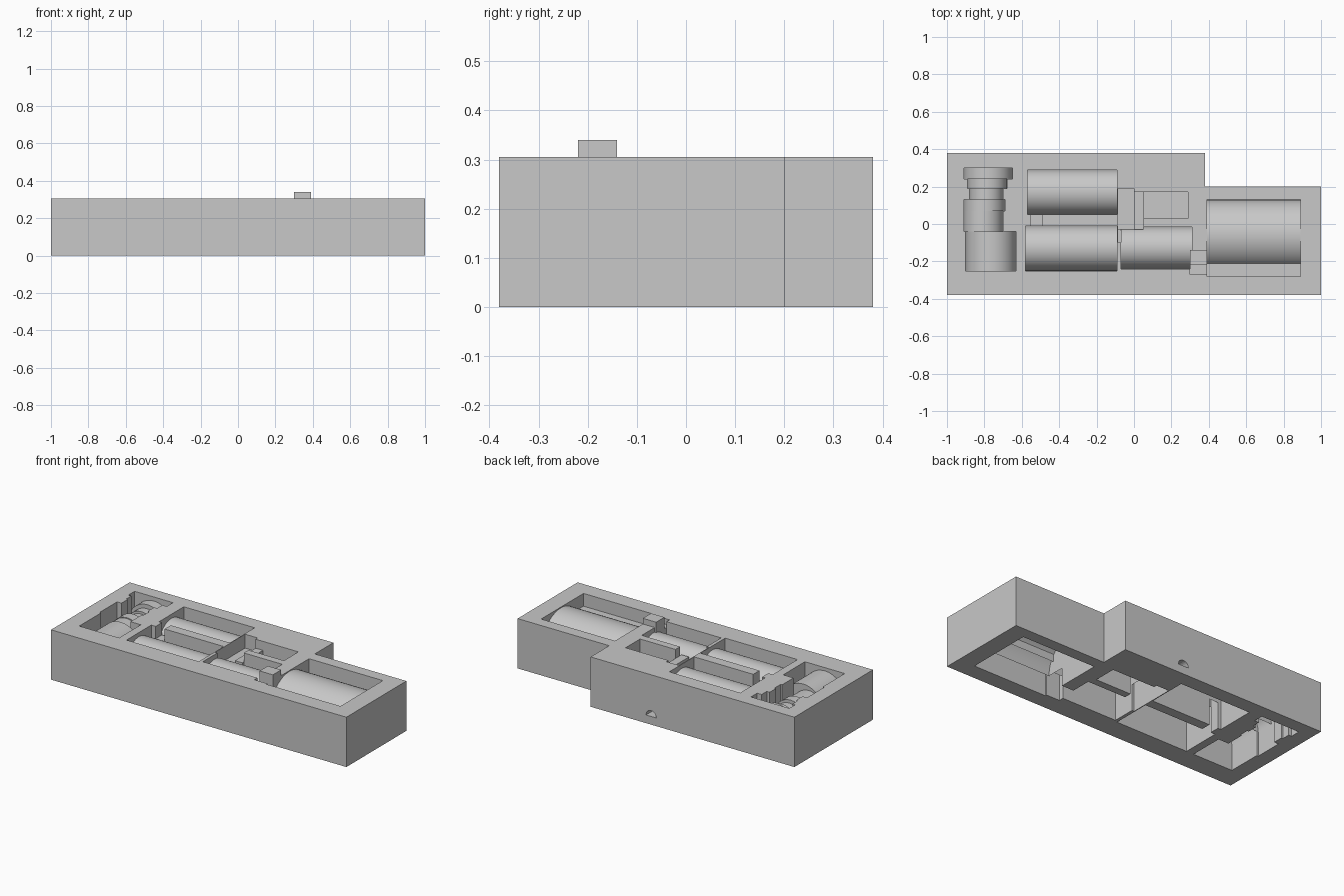
import bpy, bmesh, math
from mathutils import Vector

cube = bpy.data.objects.get("Cube")
if cube:
    bpy.data.objects.remove(cube, do_unlink=True)

grey = bpy.data.materials.new("plain grey")
grey.use_nodes = True
colour = (0.58, 0.58, 0.58, 1)
grey.diffuse_color = colour
grey.node_tree.nodes["Principled BSDF"].inputs["Base Color"].default_value = colour

TOP = 0.305


def prism(name, points, axis, start, end, closed=True, first=True, last=True):
    """Sweep a flat profile along an axis; open profiles make a shell."""
    place = {"x": lambda p, t: (t, p[0], p[1]),
             "y": lambda p, t: (p[0], t, p[1]),
             "z": lambda p, t: (p[0], p[1], t)}[axis]
    bm = bmesh.new()
    a = [bm.verts.new(place(p, start)) for p in points]
    b = [bm.verts.new(place(p, end)) for p in points]
    n = len(points)
    for i in range(n if closed else n - 1):
        j = (i + 1) % n
        bm.faces.new((a[i], a[j], b[j], b[i]))
    if first:
        bm.faces.new(a[::-1])
    if last:
        bm.faces.new(b)
    bmesh.ops.recalc_face_normals(bm, faces=bm.faces)
    mesh = bpy.data.meshes.new(name)
    bm.to_mesh(mesh)
    bm.free()
    mesh.materials.append(grey)
    obj = bpy.data.objects.new(name, mesh)
    bpy.context.collection.objects.link(obj)
    return obj


def rect(x0, x1, y0, y1):
    return [(x0, y0), (x1, y0), (x1, y1), (x0, y1)]


def arc(centre, height, radius, steps=28):
    return [(centre + radius * math.cos(math.pi * i / steps),
             height + radius * math.sin(math.pi * i / steps))
            for i in range(steps + 1)]


def smooth(obj):
    bpy.ops.object.select_all(action="DESELECT")
    bpy.context.view_layer.objects.active = obj
    obj.select_set(True)
    bpy.ops.object.shade_smooth_by_angle(angle=math.radians(30))


cutters = []


def pocket(x0, x1, y0, y1):
    cutters.append(prism("pocket_cutter", rect(x0, x1, y0, y1), "z", -0.1, 0.5))


def round_cover(name, axis, start, end, low, high, height):
    """Half round shell filling a through pocket of the same outline."""
    centre, radius = (low + high) / 2, (high - low) / 2
    smooth(prism(name, arc(centre, height, radius), axis, start, end, closed=False))
    if axis == "x":
        pocket(start, end, low, high)
    else:
        pocket(low, high, start, end)


def flat_cover(name, x0, x1, y0, y1, bottom, top):
    prism(name, rect(x0, x1, y0, y1), "z", bottom, top, first=False)


# Outer block with a stepped back corner
tray = prism("tray_block", [(-1, -0.38), (1, -0.38), (1, 0.2), (0.38, 0.2),
                            (0.38, 0.38), (-1, 0.38)], "z", 0, TOP)

# Round housings lying along the tray
round_cover("rear_motor", "x", -0.57, -0.09, 0.05, 0.29, 0.16)
round_cover("front_motor", "x", -0.58, -0.09, -0.25, -0.01, 0.16)
round_cover("gear_housing", "x", -0.07, 0.31, -0.24, -0.015, 0.165)

# Large cylinder and its side ledge
smooth(prism("large_cylinder", arc(-0.06, 0.11, 0.19), "x", 0.39, 0.89, closed=False))
pocket(0.39, 0.89, -0.28, 0.13)
flat_cover("side_ledge", 0.39, 0.89, -0.28, -0.21, 0.18, 0.227)

# Stepped round body lying across the tray
for i, (y0, y1, x0, x1) in enumerate([
        (-0.25, -0.04, -0.90, -0.63), (-0.04, 0.07, -0.91, -0.70),
        (0.07, 0.13, -0.91, -0.69), (0.13, 0.19, -0.88, -0.70),
        (0.19, 0.24, -0.89, -0.68), (0.24, 0.30, -0.91, -0.65)]):
    round_cover(f"stepped_body_{i + 1}", "y", y0, y1, x0, x1, 0.15)

# Link, switch recess and connectors
pocket(-0.085, 0.0, -0.1, 0.19)
pocket(-0.01, 0.05, -0.03, 0.17)
flat_cover("link_plate", -0.085, 0.0, -0.03, 0.19, 0.16, 0.22)
flat_cover("link_step", 0.0, 0.05, -0.03, 0.17, 0.16, 0.25)
flat_cover("link_neck", -0.09, -0.07, -0.1, -0.03, 0.16, 0.2)
pocket(0.05, 0.29, 0.03, 0.17)
flat_cover("switch_floor", 0.05, 0.29, 0.03, 0.17, 0.14, 0.18)
pocket(-0.55, -0.49, -0.02, 0.06)
flat_cover("motor_connector", -0.55, -0.49, -0.01, 0.05, 0.16, 0.23)
pocket(0.3, 0.4, -0.27, -0.14)
flat_cover("raised_connector", 0.3, 0.39, -0.22, -0.14, 0.12, 0.34)
flat_cover("lower_connector", 0.3, 0.39, -0.27, -0.22, 0.12, 0.27)

# Cable hole through the back wall
cutters.append(prism("cable_hole_cutter", arc(-0.03, 0.05, 0.035, 12), "y", 0.15, 0.5))

# Cut every pocket, then drop the cutters
for cutter in cutters:
    cutter.hide_render = True
    mod = tray.modifiers.new("cut", "BOOLEAN")
    mod.operation = "DIFFERENCE"
    mod.solver = "EXACT"
    mod.object = cutter
bpy.context.view_layer.update()
cut_mesh = bpy.data.meshes.new_from_object(
    tray.evaluated_get(bpy.context.evaluated_depsgraph_get()))
tray.modifiers.clear()
tray.data = cut_mesh
for cutter in cutters:
    bpy.data.objects.remove(cutter, do_unlink=True)
